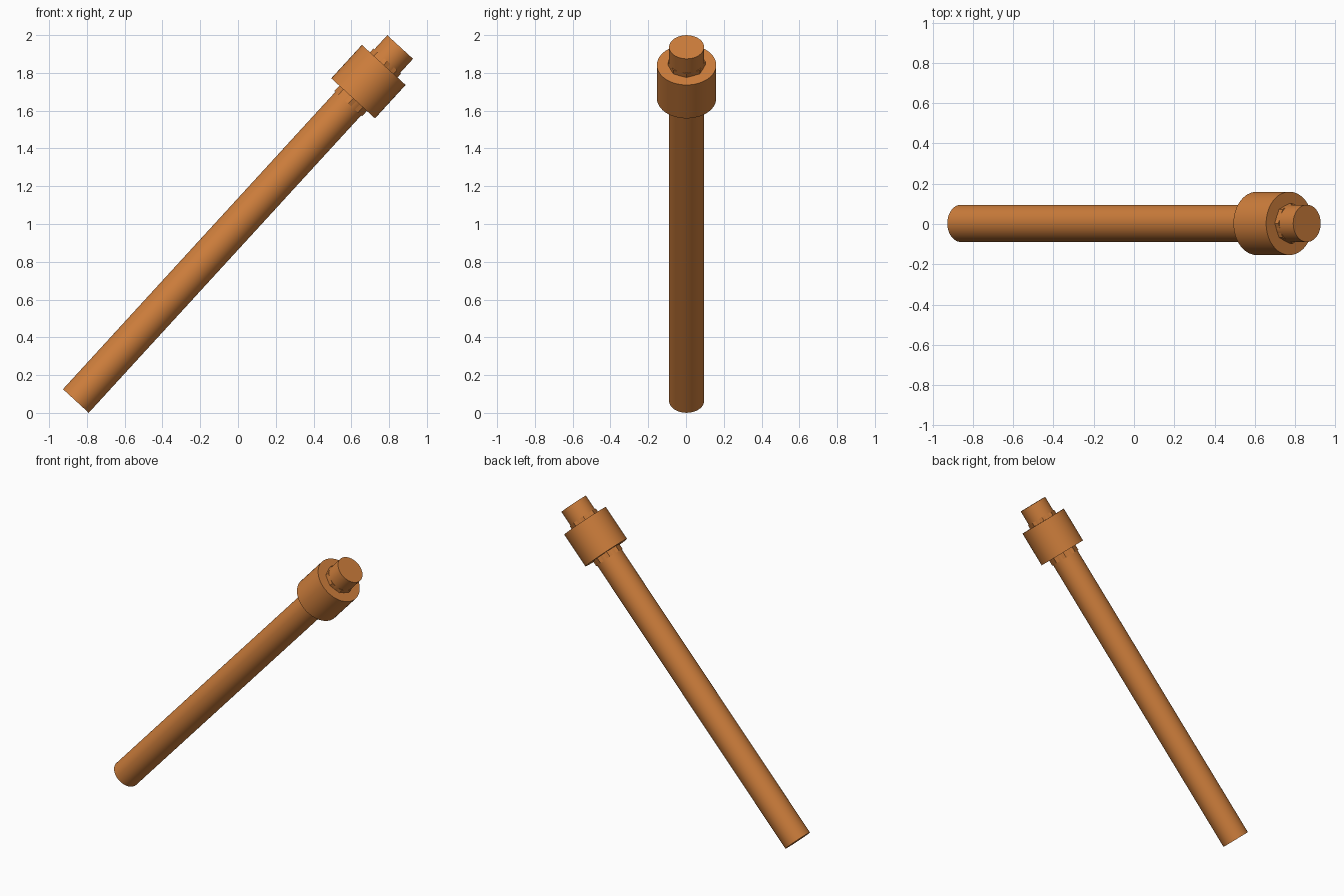
import bpy
from mathutils import Vector

if "Cube" in bpy.data.objects:
    bpy.data.objects.remove(bpy.data.objects["Cube"])

# Shared axis of the leaning rod
BASE = Vector((-0.8585, 0.003, 0.063))
TIP = Vector((0.8585, 0.003, 1.937))
AXIS = (TIP - BASE).normalized()
ROT = AXIS.to_track_quat('Z', 'Y').to_euler()

copper = bpy.data.materials.new("copper_orange")
copper.diffuse_color = (0.62, 0.21, 0.045, 1)
copper.use_nodes = True
copper.node_tree.nodes["Principled BSDF"].inputs["Base Color"].default_value = copper.diffuse_color


def rod_part(name, start, end, radius, sides, mat):
    """Cylinder along the axis between two distances from the base."""
    bpy.ops.mesh.primitive_cylinder_add(
        vertices=sides, radius=radius, depth=end - start,
        location=BASE + AXIS * (start + end) / 2, rotation=ROT)
    ob = bpy.context.object
    ob.name = name
    ob.data.materials.append(mat)
    bpy.ops.object.shade_smooth_by_angle(angle=0.6)
    return ob


# Long shaft
rod_part("shaft", 0, (TIP - BASE).length, 0.0925, 48, copper)
# Collar near the top
rod_part("collar", 2.173, 2.413, 0.157, 48, copper)
# Faceted sleeve just peeking out of both collar ends
rod_part("inner_sleeve", 2.135, 2.44, 0.099, 8, copper)
